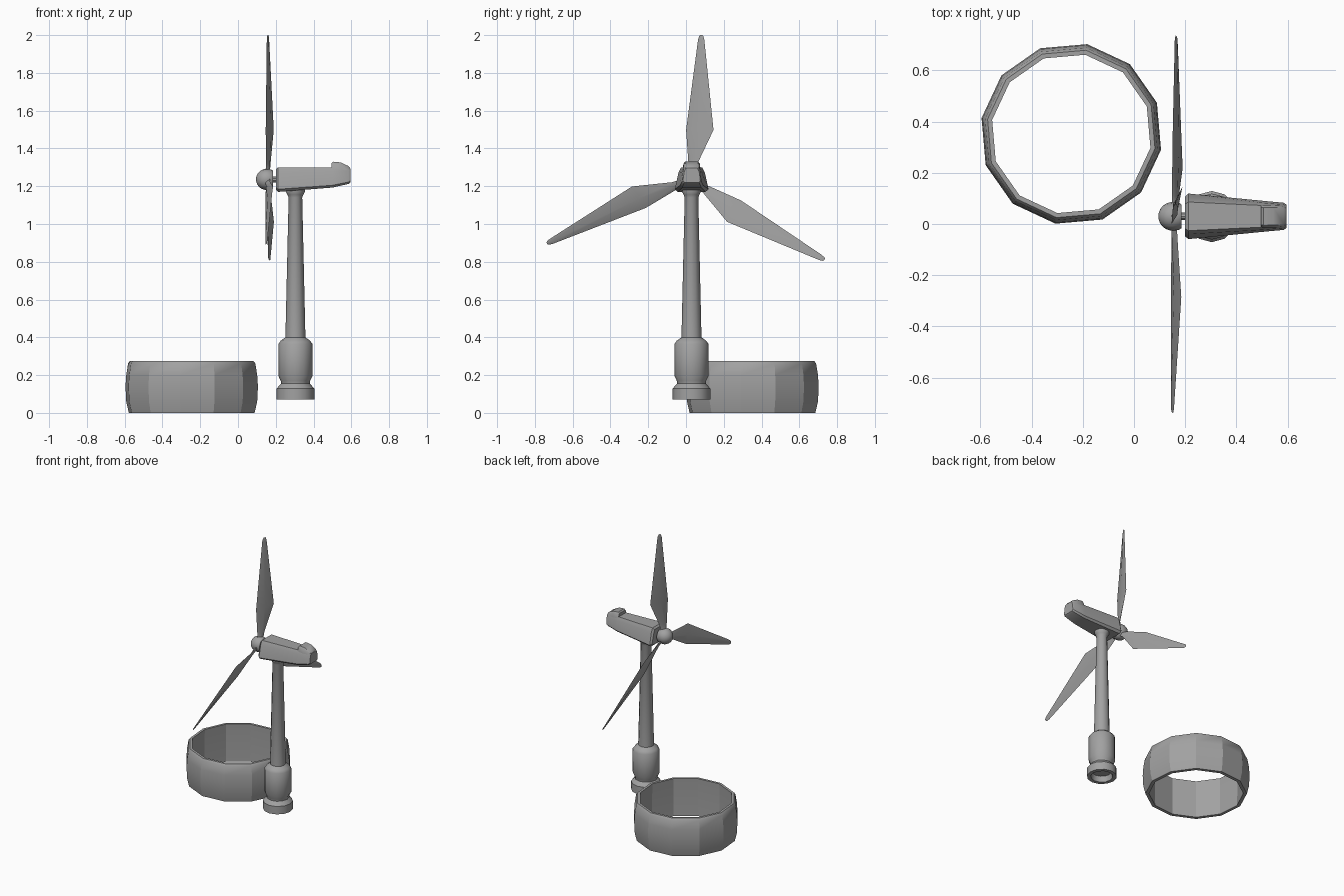
import bpy, bmesh, math
from mathutils import Matrix, Vector

if "Cube" in bpy.data.objects:
    bpy.data.objects.remove(bpy.data.objects["Cube"])

grey = bpy.data.materials.new("plain_grey")
grey.diffuse_color = (0.36, 0.36, 0.36, 1)
grey.use_nodes = True
grey.node_tree.nodes["Principled BSDF"].inputs["Base Color"].default_value = grey.diffuse_color


def finish(name, bm, angle=35):
    bmesh.ops.recalc_face_normals(bm, faces=bm.faces)
    me = bpy.data.meshes.new(name)
    bm.to_mesh(me)
    bm.free()
    me.materials.append(grey)
    ob = bpy.data.objects.new(name, me)
    bpy.context.collection.objects.link(ob)
    bpy.ops.object.select_all(action='DESELECT')
    ob.select_set(True)
    bpy.context.view_layer.objects.active = ob
    bpy.ops.object.shade_smooth_by_angle(angle=math.radians(angle))
    return ob


def lathe(name, profile, segs, matrix, start=0.0, closed=False, angle=35):
    """Spin (radius, height) points around local z."""
    bm = bmesh.new()
    rows = []
    for r, h in profile:
        if r == 0:
            rows.append([bm.verts.new((0, 0, h))] * segs)
        else:
            rows.append([bm.verts.new((r * math.cos(start + i * math.tau / segs),
                                       r * math.sin(start + i * math.tau / segs), h))
                         for i in range(segs)])
    pairs = list(zip(rows, rows[1:] + (rows[:1] if closed else [])))
    for a, b in pairs:
        for i in range(segs):
            j = (i + 1) % segs
            quad = list(dict.fromkeys([a[i], a[j], b[j], b[i]]))
            if len(quad) > 2:
                bm.faces.new(quad)
    bm.transform(matrix)
    return finish(name, bm, angle)


def loft(name, sections, matrix=Matrix(), angle=35):
    """Skin closed sections with equal point counts, capping both ends."""
    bm = bmesh.new()
    rows = [[bm.verts.new(p) for p in s] for s in sections]
    n = len(rows[0])
    for a, b in zip(rows, rows[1:]):
        for i in range(n):
            j = (i + 1) % n
            bm.faces.new([a[i], a[j], b[j], b[i]])
    bm.faces.new(rows[0])
    bm.faces.new(rows[-1])
    bm.transform(matrix)
    return finish(name, bm, angle)


# Twelve-sided open ring with bulging wall
lathe("ring_wall", [(0.338, 0.0), (0.352, 0.06), (0.356, 0.14), (0.352, 0.20), (0.342, 0.262),
                    (0.332, 0.275), (0.314, 0.275), (0.318, 0.14), (0.314, 0.0)],
      12, Matrix.Translation((-0.245, 0.352, 0)), math.radians(-10), closed=True, angle=28)

# Tower with hollow foot, collar, tapered mast and flared head
lathe("tower", [(0, 0.11), (0.066, 0.11), (0.074, 0.07), (0.1, 0.07), (0.1, 0.128), (0.09, 0.14),
                (0.076, 0.155), (0.078, 0.17), (0.09, 0.195), (0.09, 0.365), (0.078, 0.382),
                (0.053, 0.4), (0.036, 1.14), (0.042, 1.155), (0.05, 1.17), (0.05, 1.2), (0, 1.2)],
      12, Matrix.Translation((0.304, 0.029, 0)))


def housing(x, wide, narrow, low, high, cut):
    """Trapezoid section with bevelled upper and lower corners."""
    half = [(wide * 0.82, low), (wide, low + cut * 0.5),
            (narrow, high - cut), (narrow * 0.8, high)]
    pts = half + [(-y, z) for y, z in reversed(half)]
    return [(x, 0.03 + y, z) for y, z in pts]


# Nacelle body and the raised vent at its rear
loft("nacelle", [housing(0.200, 0.078, 0.060, 1.182, 1.288, 0.028),
                 housing(0.212, 0.089, 0.070, 1.170, 1.300, 0.028),
                 housing(0.500, 0.061, 0.053, 1.193, 1.300, 0.024),
                 housing(0.585, 0.053, 0.046, 1.212, 1.300, 0.02),
                 housing(0.595, 0.046, 0.040, 1.220, 1.294, 0.02)])
loft("rear_vent", [housing(0.496, 0.046, 0.042, 1.27, 1.322, 0.012),
                   housing(0.505, 0.048, 0.044, 1.27, 1.330, 0.012),
                   housing(0.545, 0.047, 0.043, 1.27, 1.326, 0.012),
                   housing(0.586, 0.044, 0.040, 1.27, 1.306, 0.01),
                   housing(0.594, 0.038, 0.034, 1.27, 1.296, 0.01)])

# Rounded hub and thin shaft, both along x
along_x = Matrix.Rotation(math.radians(90), 4, 'Y')
R = 0.056
dome = [(R * math.sin(a), -R * math.cos(a)) for a in (math.pi / 2 * i / 6 for i in range(7))]
dome[0] = (0, -R)
lathe("rotor_hub", dome + [(0.053, 0.025), (0.046, 0.035), (0, 0.035)], 16,
      Matrix.Translation((0.151, 0.03, 1.236)) @ along_x)
lathe("rotor_shaft", [(0, 0), (0.016, 0), (0.016, 0.04), (0, 0.04)], 10,
      Matrix.Translation((0.175, 0.03, 1.236)) @ along_x)


# Blades: twisted lens sections along the radius
def blade_section(s, c0, c1, x0, x1, t):
    a, b = Vector((x0, c0, s)), Vector((x1, c1, s))
    mid, off = a.lerp(b, 0.45), Vector((t, 0, 0))
    return [a, mid - off, b, mid + off]


sections = [blade_section(0.03, -0.008, 0.022, -0.010, 0.010, 0.012),
            blade_section(0.085, -0.012, 0.032, -0.010, 0.014, 0.010),
            blade_section(0.262, -0.023, 0.108, -0.011, 0.030, 0.007),
            blade_section(0.740, 0.034, 0.064, -0.006, 0.006, 0.005),
            blade_section(0.758, 0.039, 0.060, -0.004, 0.004, 0.004),
            blade_section(0.764, 0.044, 0.055, -0.002, 0.002, 0.002)]
place = (Matrix.Translation((0.158, 0.026, 1.236)) @ Matrix.Rotation(math.radians(-0.6), 4, 'Z')
         @ Matrix.Diagonal((1, 1.11, 1, 1)))
for i in range(3):
    loft(f"blade_{i + 1}", sections, place @ Matrix.Rotation(math.tau * i / 3, 4, 'X'))
